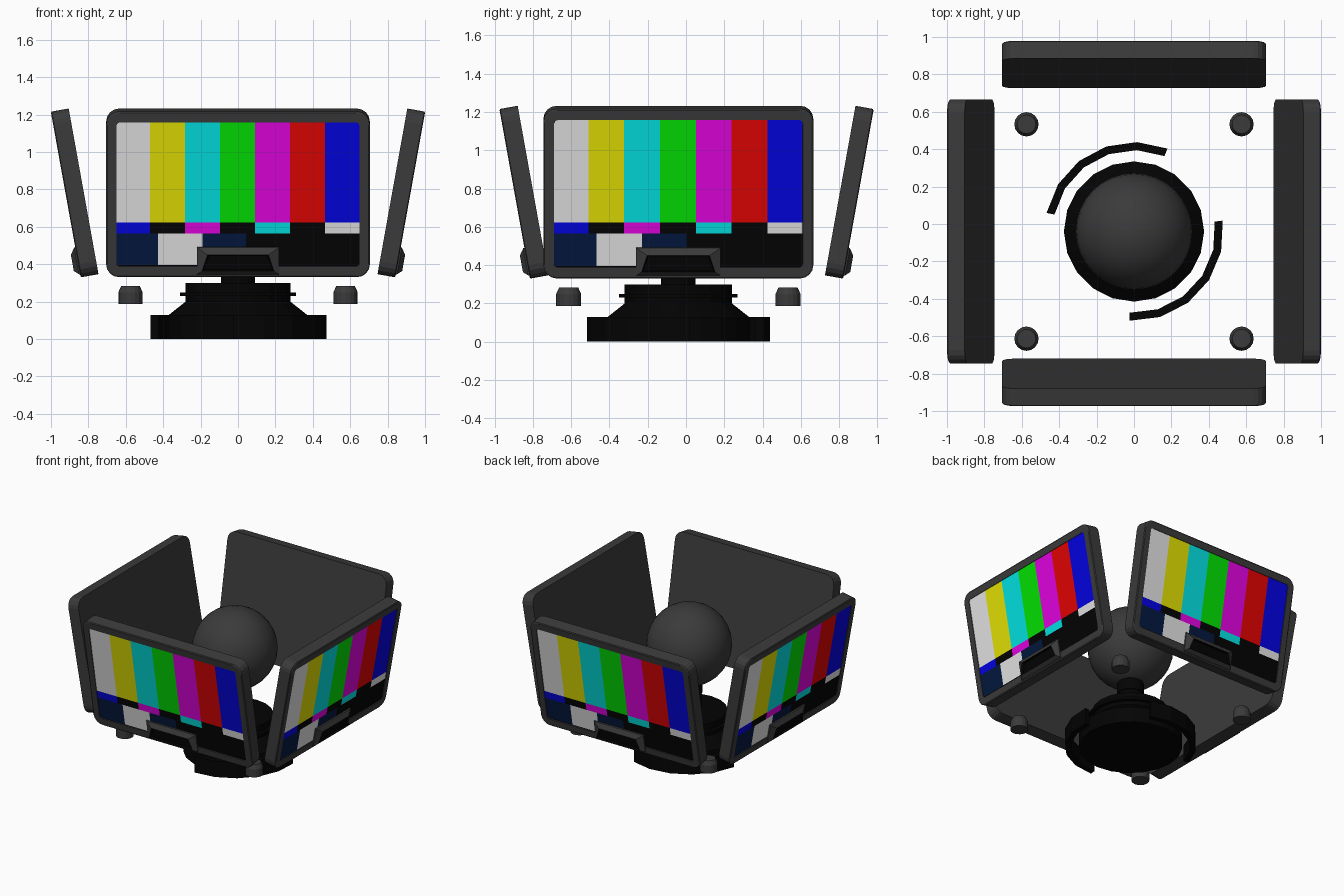
import bpy, bmesh, math
from mathutils import Matrix

if "Cube" in bpy.data.objects:
    bpy.data.objects.remove(bpy.data.objects["Cube"])

# Colours
COLOURS = {
    "white": (0.79, 0.79, 0.79), "yellow": (0.79, 0.77, 0.001),
    "cyan": (0.001, 0.78, 0.78), "green": (0.001, 0.78, 0.001),
    "magenta": (0.78, 0.001, 0.77), "red": (0.78, 0.001, 0.001),
    "blue": (0.001, 0.001, 0.78), "navy": (0.001, 0.009, 0.05),
    "black": (0.001, 0.001, 0.001), "dark_grey": (0.043, 0.043, 0.043),
}
NAMES = list(COLOURS)
MATS = []
for name, rgb in COLOURS.items():
    mat = bpy.data.materials.new(name)
    mat.use_nodes = True
    mat.diffuse_color = (*rgb, 1)
    mat.node_tree.nodes["Principled BSDF"].inputs["Base Color"].default_value = (*rgb, 1)
    MATS.append(mat)


def finish(bm, name, matrix, colours):
    """Turn a bmesh into an object that carries only the listed colours."""
    mesh = bpy.data.meshes.new(name)
    bm.to_mesh(mesh)
    bm.free()
    for c in colours:
        mesh.materials.append(MATS[NAMES.index(c)])
    obj = bpy.data.objects.new(name, mesh)
    obj.matrix_world = matrix
    bpy.context.collection.objects.link(obj)
    return obj


def loft(name, rings, colours, matrix=Matrix(), dark_from=None):
    """Bridge rings of equal size and cap the ends; later bands may be dark."""
    bm = bmesh.new()
    loops = [[bm.verts.new(p) for p in ring] for ring in rings]
    n = len(rings[0])
    for k, (a, b) in enumerate(zip(loops, loops[1:])):
        for i in range(n):
            j = (i + 1) % n
            face = bm.faces.new((a[i], a[j], b[j], b[i]))
            face.material_index = int(dark_from is not None and k >= dark_from)
    bm.faces.new(loops[0])
    cap = bm.faces.new(loops[-1])
    cap.material_index = int(dark_from is not None)
    bmesh.ops.recalc_face_normals(bm, faces=bm.faces)
    return finish(bm, name, matrix, colours)


def circle(r, z, sides):
    return [(r * math.cos(math.tau * i / sides), r * math.sin(math.tau * i / sides), z)
            for i in range(sides)]


def rounded_rect(w, h, r, y, steps=4):
    """Half width, half height, corner radius, depth."""
    pts = []
    for corner, (sx, sz) in enumerate([(1, 1), (-1, 1), (-1, -1), (1, -1)]):
        for s in range(steps + 1):
            a = math.pi / 2 * (corner + s / steps)
            pts.append((sx * (w - r) + r * math.cos(a), y, sz * (h - r) + r * math.sin(a)))
    return pts


def trapezoid(bottom, top, z0, z1, y):
    return [(-bottom, y, z0), (bottom, y, z0), (top, y, z1), (-top, y, z1)]


def picture(name, matrix):
    """Test card: tall bars, a thin strip and a bottom row."""
    bm = bmesh.new()
    bars = [-0.649] + [-0.657 + 0.187 * i for i in range(1, 7)] + [0.649]
    rows = [
        (-0.153, 0.394, bars, "white yellow cyan green magenta red blue"),
        (-0.212, -0.153, bars, "blue black magenta black cyan black white"),
        (-0.384, -0.212, [-0.649, -0.427, -0.19, 0.043, 0.649], "navy white navy black"),
    ]
    for z0, z1, xs, colours in rows:
        for x0, x1, c in zip(xs, xs[1:], colours.split()):
            quad = [(x0, z0), (x1, z0), (x1, z1), (x0, z1)]
            face = bm.faces.new([bm.verts.new((x, 0.004, z)) for x, z in quad])
            face.material_index = NAMES.index(c)
    finish(bm, name, matrix, NAMES)


# Four outward-leaning screens
CENTRE_Y = -0.04
TILT = Matrix.Rotation(math.radians(10.2), 4, "X")
SCREENS = [("front", 0, 0.898, 0.003), ("left", 90, 0.921, CENTRE_Y),
           ("back", 180, 0.898, 0.003), ("right", 270, 0.921, CENTRE_Y)]
for side, angle, dist, cy in SCREENS:
    m = (Matrix.Translation((0, cy, 0)) @ Matrix.Rotation(math.radians(angle), 4, "Z")
         @ Matrix.Translation((0, -dist, 0.7725)) @ TILT)
    loft(side + "_screen_housing", [
        rounded_rect(0.705, 0.45, 0.07, 0.097),
        rounded_rect(0.705, 0.45, 0.07, 0.005),
        rounded_rect(0.698, 0.443, 0.065, 0),
        rounded_rect(0.65, 0.391, 0.02, 0),
        rounded_rect(0.649, 0.39, 0.02, 0.007),
    ], ["dark_grey", "black"], m, dark_from=4)
    picture(side + "_screen_picture", m)
    # Hooded bracket with a dark recess at the lower edge
    loft(side + "_screen_bracket", [
        trapezoid(0.22, 0.22, -0.435, -0.285, 0.005),
        trapezoid(0.22, 0.22, -0.432, -0.287, -0.006),
        trapezoid(0.192, 0.163, -0.41, -0.322, -0.03),
        trapezoid(0.185, 0.155, -0.406, -0.328, -0.014),
    ], ["dark_grey", "black"], m, dark_from=2)

# Stepped base with neck
middle = Matrix.Translation((0, CENTRE_Y, 0))
PROFILE = [(0.375, 0), (0.375, 0.125), (0.28, 0.2), (0.28, 0.23), (0.31, 0.23),
           (0.31, 0.25), (0.28, 0.25), (0.28, 0.3), (0.09, 0.3), (0.09, 0.44),
           (0.097, 0.44), (0.097, 0.54)]
loft("base_body", [circle(r, z, 20) for r, z in PROFILE], ["black"], middle)

# Two curved guard walls around the base
for name, start in (("back_guard", 68), ("front_guard", -93)):
    sections = []
    for step in range(6):
        a = math.radians(start + 20 * step)
        sections.append([(r * math.cos(a), r * math.sin(a), z)
                         for r, z in ((0.435, 0), (0.478, 0), (0.478, 0.128), (0.435, 0.128))])
    loft(name, sections, ["black"], middle)

# Ball on the neck
bm = bmesh.new()
bmesh.ops.create_uvsphere(bm, u_segments=32, v_segments=16, radius=0.312)
for f in bm.faces:
    f.smooth = True
finish(bm, "centre_ball", Matrix.Translation((0, CENTRE_Y, 0.825)), ["dark_grey"])

# Four corner studs
for sx, xname in ((-1, "right"), (1, "left")):
    for sy, yname in ((-1, "front"), (1, "back")):
        loft(f"{yname}_{xname}_stud",
             [circle(r, z, 16) for r, z in ((0.065, 0.187), (0.065, 0.25), (0.05, 0.283))],
             ["dark_grey"], Matrix.Translation((sx * 0.575, CENTRE_Y + sy * 0.573, 0)))
